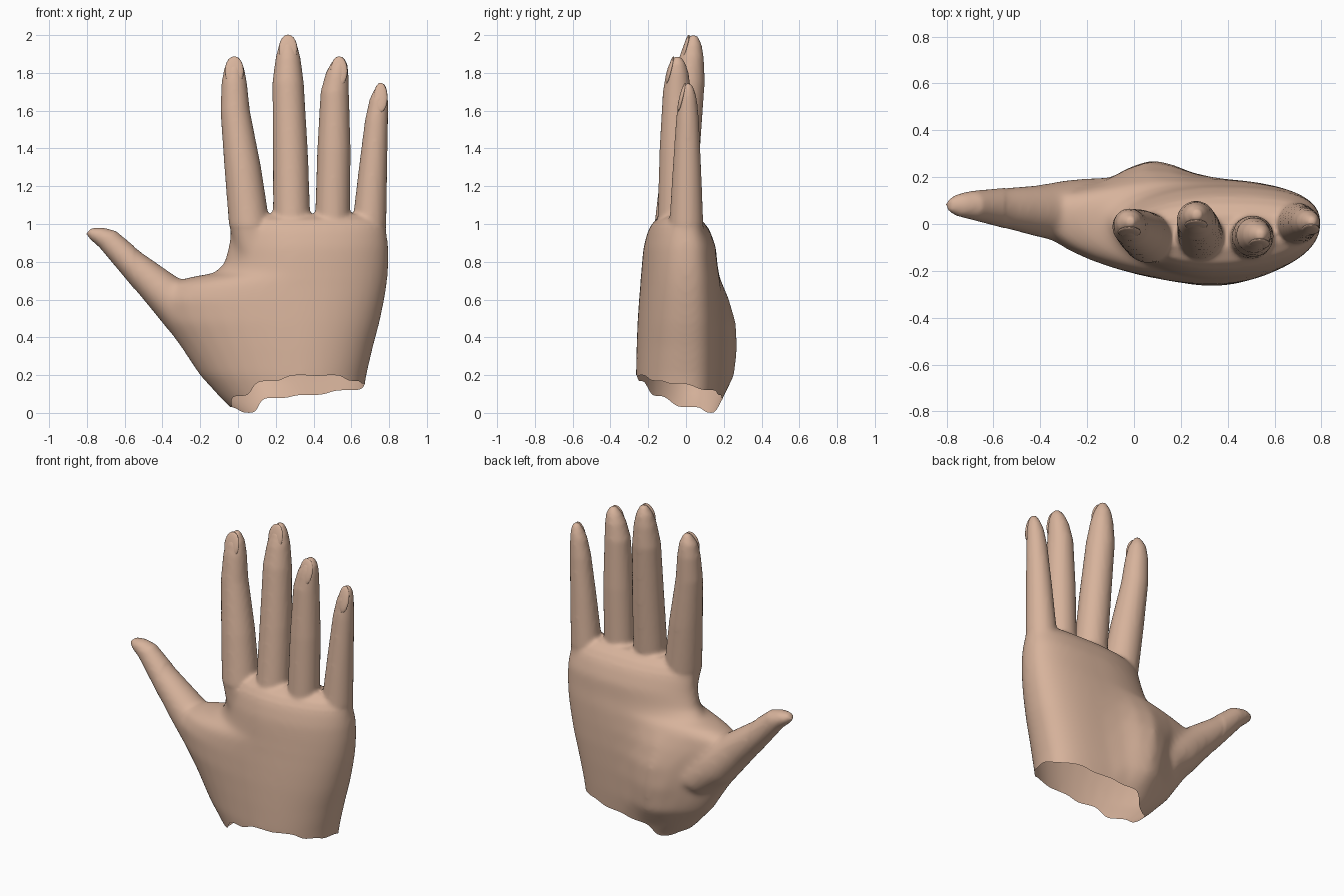
import bpy
import bmesh
from math import cos, sin, exp, pi, radians
from mathutils import Matrix, Vector

SIDES = 40

cube = bpy.data.objects.get("Cube")
if cube:
    bpy.data.objects.remove(cube)

skin = bpy.data.materials.new("skin")
skin.use_nodes = True
skin.diffuse_color = (0.68, 0.45, 0.33, 1)
skin.node_tree.nodes["Principled BSDF"].inputs["Base Color"].default_value = skin.diffuse_color


def loft(bm, sections):
    """Closed skin through a stack of point loops."""
    loops = [[bm.verts.new(p) for p in section] for section in sections]
    for low, high in zip(loops, loops[1:]):
        for i in range(SIDES):
            j = (i + 1) % SIDES
            bm.faces.new((low[i], low[j], high[j], high[i]))
    bm.faces.new(loops[0][::-1])
    bm.faces.new(loops[-1])


def turns():
    return [2 * pi * i / SIDES for i in range(SIDES)]


def add_tube(bm, rings, tilt=0.0):
    """Round tube; each ring is x, y, z, half width, half depth."""
    across = Vector((cos(tilt), 0, sin(tilt)))
    loft(bm, [[Vector((x, y, z)) + across * wide * cos(a) + Vector((0, deep * sin(a), 0))
               for a in turns()] for x, y, z, wide, deep in rings])


def palm_section(z, left, left_y, front, back_x, back, mound, right):
    """Four quarter curves, with the thumb mound swelling the back."""
    points = []
    for a in turns():
        c, s = cos(a), sin(a)
        if s >= 0:
            peak_x, peak_y = back_x, back
            bend = 0.75 if c >= 0 else 1.0
        else:
            peak_x, peak_y = 0.33, front
            bend = 0.95 if c >= 0 else 1.12
        side_x, side_y = (right, 0.0) if c >= 0 else (left, left_y)
        x = peak_x + (side_x - peak_x) * abs(c) ** bend
        y = side_y + (peak_y - side_y) * abs(s) ** bend
        y += mound * max(s, 0) * exp(-((x - 0.06) / 0.17) ** 2)
        points.append(Vector((x, y, z)))
    return points


def make_object(name, bm):
    mesh = bpy.data.meshes.new(name)
    bm.to_mesh(mesh)
    bm.free()
    mesh.materials.append(skin)
    mesh.shade_smooth()
    obj = bpy.data.objects.new(name, mesh)
    bpy.context.collection.objects.link(obj)
    return obj


bm = bmesh.new()

# Palm: height, left x and y, front y, back x and y, mound, right x
loft(bm, [palm_section(*row) for row in (
    (-0.15, 0.02, 0.0, -0.23, 0.2, 0.16, 0.0, 0.63),
    (0.0, -0.01, 0.0, -0.25, 0.2, 0.175, 0.0, 0.65),
    (0.07, -0.085, 0.02, -0.258, 0.21, 0.18, 0.02, 0.66),
    (0.2, -0.205, 0.04, -0.265, 0.23, 0.188, 0.085, 0.68),
    (0.35, -0.305, 0.05, -0.262, 0.25, 0.192, 0.095, 0.715),
    (0.48, -0.4, 0.05, -0.257, 0.27, 0.192, 0.085, 0.75),
    (0.6, -0.45, 0.06, -0.249, 0.28, 0.188, 0.05, 0.775),
    (0.68, -0.39, 0.06, -0.242, 0.3, 0.182, 0.02, 0.788),
    (0.72, -0.25, 0.05, -0.24, 0.32, 0.178, 0.01, 0.792),
    (0.74, -0.13, 0.03, -0.237, 0.33, 0.174, 0.0, 0.794),
    (0.79, -0.075, 0.0, -0.234, 0.35, 0.166, 0.0, 0.797),
    (0.88, -0.05, -0.02, -0.225, 0.37, 0.158, 0.0, 0.797),
    (0.97, -0.04, -0.03, -0.2, 0.37, 0.125, 0.0, 0.785),
    (1.02, -0.02, -0.03, -0.165, 0.37, 0.085, 0.0, 0.76),
    (1.05, 0.02, -0.03, -0.11, 0.37, 0.04, 0.0, 0.73))])

# Thumb
add_tube(bm, [
    (-0.12, 0.07, 0.40, 0.12, 0.13),
    (-0.27, 0.055, 0.52, 0.13, 0.135),
    (-0.40, 0.055, 0.645, 0.108, 0.113),
    (-0.57, 0.07, 0.80, 0.077, 0.083),
    (-0.69, 0.08, 0.92, 0.062, 0.062),
    (-0.75, 0.08, 0.95, 0.046, 0.048),
    (-0.79, 0.08, 0.965, 0.022, 0.025)], tilt=radians(44))

# Fingers: (x, z, radius) up each one, with the depth of base and tip
fingers = {
    "index": (-0.07, 0.01, [(0.08, 0.85, 0.09), (0.06, 1.0, 0.108), (0.025, 1.3, 0.097),
                            (-0.015, 1.6, 0.078), (-0.02, 1.75, 0.067),
                            (-0.02, 1.83, 0.052), (-0.015, 1.885, 0.02)]),
    "middle": (-0.07, 0.04, [(0.285, 0.85, 0.085), (0.285, 1.0, 0.099), (0.277, 1.4, 0.092),
                             (0.265, 1.75, 0.083), (0.265, 1.88, 0.066),
                             (0.265, 1.95, 0.048), (0.268, 2.0, 0.02)]),
    "ring": (-0.06, -0.045, [(0.5, 0.85, 0.08), (0.5, 1.0, 0.093), (0.508, 1.4, 0.088),
                             (0.512, 1.7, 0.075), (0.525, 1.80, 0.06),
                             (0.535, 1.85, 0.044), (0.54, 1.885, 0.02)]),
    "little": (0.0, 0.01, [(0.68, 0.85, 0.08), (0.695, 1.0, 0.09), (0.715, 1.3, 0.075),
                           (0.733, 1.55, 0.061), (0.745, 1.66, 0.049),
                           (0.755, 1.71, 0.036), (0.76, 1.745, 0.018)]),
}
for base, tip, path in fingers.values():
    start, end = path[0][1], path[-1][1]
    add_tube(bm, [(x, base + (tip - base) * (z - start) / (end - start), z, r, r)
                  for x, z, r in path])

# Fuse the parts into one skin and soften the joins
hand = make_object("hand", bm)
remesh = hand.modifiers.new("fuse", "REMESH")
remesh.mode = "VOXEL"
remesh.voxel_size = 0.012
soften = hand.modifiers.new("soften", "SMOOTH")
soften.factor = 0.5
soften.iterations = 6
graph = bpy.context.evaluated_depsgraph_get()
fused = bpy.data.meshes.new_from_object(hand.evaluated_get(graph))
hand.modifiers.clear()

# Blend the palm and thumb mound further, leaving the fingers crisp
bm = bmesh.new()
bm.from_mesh(fused)
bpy.data.meshes.remove(fused)
palm = [v for v in bm.verts if v.co.z < 0.98 and v.co.x > -0.55]
for step in range(16):
    bmesh.ops.smooth_vert(bm, verts=palm, factor=0.5,
                          use_axis_x=True, use_axis_y=True, use_axis_z=True)

# Open the wrist along an uneven rim: flatten the rim, slice, and lift it back
rim = [Vector(p) for p in (
    (0.66, -0.06, 0.155), (0.58, 0.1, 0.12), (0.18, 0.18, 0.08), (0.06, 0.13, 0.0),
    (-0.02, 0.0, 0.03), (0.03, -0.14, 0.09), (0.15, -0.2, 0.17), (0.33, -0.26, 0.2),
    (0.5, -0.24, 0.2), (0.63, -0.15, 0.17), (0.38, 0.16, 0.095))]


def rim_height(point):
    weights = [1 / ((point.xy - p.xy).length_squared + 0.0005) ** 1.5 for p in rim]
    return sum(w * p.z for w, p in zip(weights, rim)) / sum(weights)


for v in bm.verts:
    v.co.z -= rim_height(v.co)
bmesh.ops.bisect_plane(bm, geom=bm.verts[:] + bm.edges[:] + bm.faces[:],
                       plane_co=(0, 0, 0), plane_no=(0, 0, 1), clear_inner=True)
for v in bm.verts:
    v.co.z += rim_height(v.co)
bm.to_mesh(hand.data)
bm.free()
hand.data.shade_smooth()

# Fingernails, sunk into the back of each fingertip
for name, (base, tip, path) in fingers.items():
    x, top = path[-2][0], path[-1][1]
    width = path[-3][2]
    bm = bmesh.new()
    place = (Matrix.Translation((x, tip - width * 0.66, top - 0.075))
             @ Matrix.Rotation(radians(-14), 4, "X")
             @ Matrix.Diagonal((width * 0.75, 0.013, 0.08, 1)))
    bmesh.ops.create_uvsphere(bm, u_segments=16, v_segments=10, radius=1, matrix=place)
    make_object(name + "_fingernail", bm)
